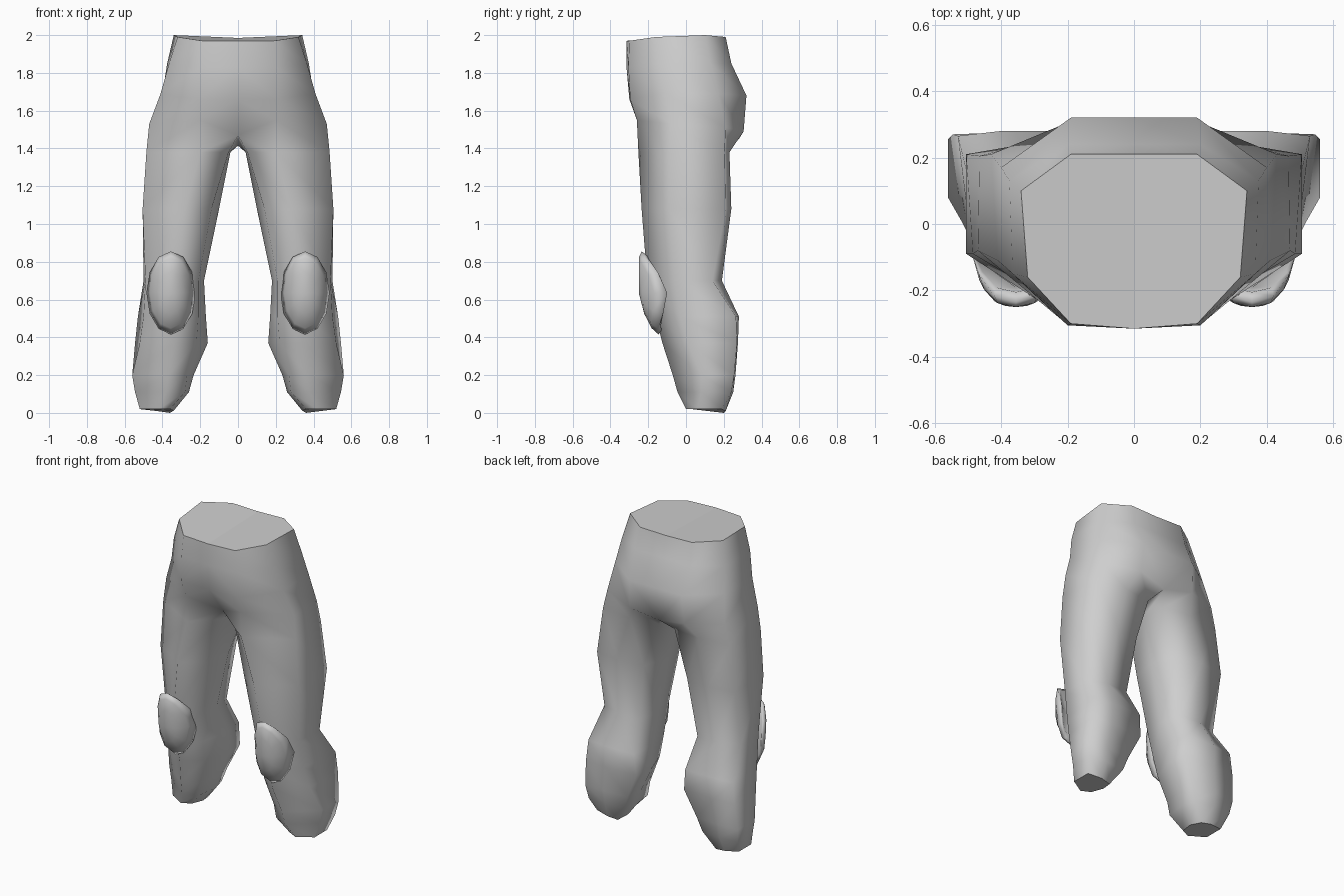
import bpy, bmesh, math

if "Cube" in bpy.data.objects:
    bpy.data.objects.remove(bpy.data.objects["Cube"])

cloth = bpy.data.materials.new("grey cloth")
cloth.diffuse_color = (0.62, 0.62, 0.62, 1)
cloth.use_nodes = True
cloth.node_tree.nodes["Principled BSDF"].inputs["Base Color"].default_value = cloth.diffuse_color


def finish(name, bm, caps):
    """Smooth mesh with crisp cap borders, mirrored to the other side."""
    bmesh.ops.recalc_face_normals(bm, faces=bm.faces[:])
    for f in bm.faces:
        f.smooth = f not in caps
    for f in caps:
        for e in f.edges:
            e.smooth = False
    me = bpy.data.meshes.new(name)
    bm.to_mesh(me)
    bm.free()
    me.materials.append(cloth)
    ob = bpy.data.objects.new(name, me)
    bpy.context.collection.objects.link(ob)
    mod = ob.modifiers.new("mirror", 'MIRROR')
    mod.use_mirror_merge = True
    mod.merge_threshold = 0.0005


def bridge(bm, a, b, closed):
    n = len(a)
    for i in range(n if closed else n - 1):
        j = (i + 1) % n
        bm.faces.new((a[i], a[j], b[j], b[i]))


# Half rings of the hips, front centre round the side to back centre
hips = [
    [(0, -.315, 1.97), (.19, -.30, 1.97), (.32, -.16, 1.99), (.34, .10, 2), (.19, .21, 1.99), (0, .21, 1.985)],
    [(0, -.315, 1.83), (.20, -.305, 1.83), (.365, -.15, 1.85), (.375, .13, 1.85), (.20, .24, 1.85), (0, .24, 1.85)],
    [(0, -.30, 1.66), (.21, -.295, 1.66), (.41, -.11, 1.69), (.40, .17, 1.69), (.19, .32, 1.68), (0, .32, 1.68)],
    [(0, -.16, 1.47), (.20, -.26, 1.55), (.47, -.08, 1.53), (.43, .21, 1.51), (.20, .305, 1.49), (0, .28, 1.45)],
]

# Closed rings of the leg: height, then front, outer front, outer back,
# back, inner back, inner, inner front
leg = [
    (1.38, (.20, -.252), (.485, -.09), (.465, .205), (.25, .23), (.06, .205), (.04, .04), (.05, -.11)),
    (1.08, (.28, -.235), (.505, -.09), (.505, .21), (.33, .24), (.16, .215), (.10, .04), (.14, -.14)),
    (.70, (.33, -.205), (.49, -.06), (.50, .14), (.36, .19), (.21, .18), (.18, .03), (.21, -.12)),
    (.51, (.34, -.16), (.50, -.03), (.53, .265), (.40, .28), (.19, .28), (.17, .12), (.21, -.07)),
    (.37, (.34, -.125), (.52, .01), (.545, .27), (.40, .275), (.175, .27), (.16, .13), (.22, -.04)),
    (.20, (.37, -.07), (.56, .08), (.56, .255), (.42, .262), (.255, .25), (.235, .14), (.27, -.01)),
    (.11, (.38, -.045), (.545, .08), (.545, .24), (.42, .25), (.285, .235), (.26, .14), (.28, 0)),
    (.02, (.42, 0), (.52, .06), (.52, .19), (.43, .21), (.36, .20), (.34, .12), (.36, .03)),
]

# Trousers
bm = bmesh.new()
rows = [[bm.verts.new(p) for p in row] for row in hips]
for a, b in zip(rows, rows[1:]):
    bridge(bm, a, b, False)
crotch = bm.verts.new((0, .05, 1.415))
prev = rows[-1][1:] + [crotch, rows[-1][0]]
for z, *pts in leg:
    ring = [bm.verts.new((x, y, z)) for x, y in pts]
    bridge(bm, prev, ring, True)
    prev = ring
# the ankle opening dips at the inner back
prev[4].co.z = 0
prev[3].co.z = .01
prev[5].co.z = .012
caps = [bm.faces.new(rows[0]), bm.faces.new(prev)]
finish("trousers", bm, caps)

# Knee pads: oval shells bent round the shin, leaning forward at the top
bm = bmesh.new()
SIDES = 12


def pad_point(r, a, inset):
    u, w = r * math.cos(a), r * math.sin(a)
    lean = -.25 + (.065 * w * w - .025 * w if w < 0 else 0)
    bend = .05 * u ** 2 + .085 * u ** 4
    return (.355 + .13 * u, lean + bend + inset, .635 + .22 * w)


angles = [2 * math.pi * i / SIDES for i in range(SIDES)]
rings = [[bm.verts.new(pad_point(r, a, d)) for a in angles]
         for r, d in ((.5, 0), (.85, 0), (1, .015), (.9, .045))]
for a, b in zip(rings, rings[1:]):
    bridge(bm, a, b, True)
front = bm.verts.new(pad_point(0, 0, 0))
for i in range(SIDES):
    bm.faces.new((front, rings[0][i], rings[0][(i + 1) % SIDES]))
back = bm.verts.new(pad_point(0, 0, .06))
for i in range(SIDES):
    bm.faces.new((back, rings[-1][(i + 1) % SIDES], rings[-1][i]))
finish("knee_pads", bm, [])
